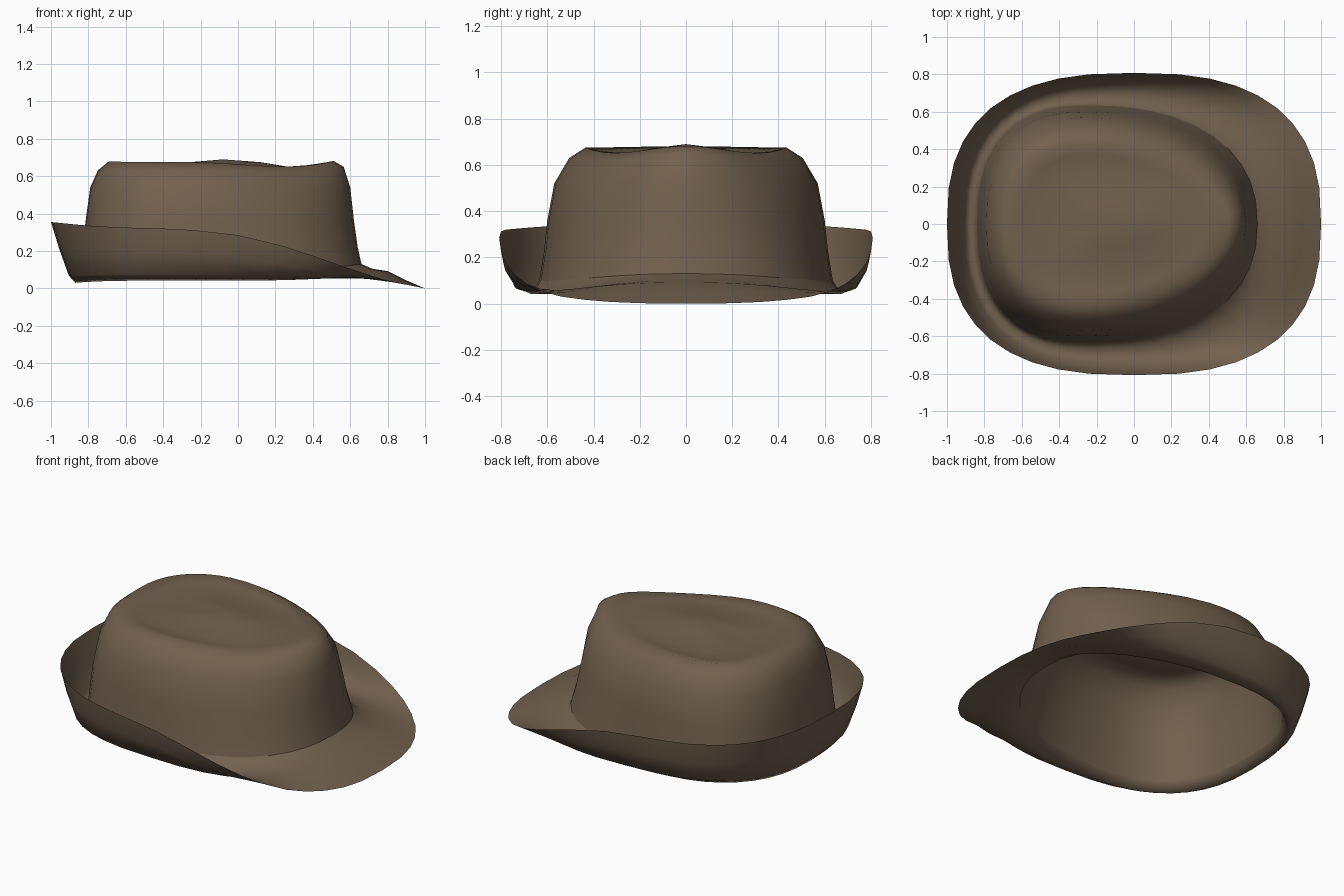
import bpy, bmesh
from math import sin, cos, tau

if "Cube" in bpy.data.objects:
    bpy.data.objects.remove(bpy.data.objects["Cube"])

SEG = 40

felt = bpy.data.materials.new("brown_felt")
felt.use_nodes = True
colour = (0.165, 0.117, 0.076, 1)
felt.diffuse_color = colour
bsdf = next(n for n in felt.node_tree.nodes if n.type == 'BSDF_PRINCIPLED')
bsdf.inputs["Base Color"].default_value = colour
bsdf.inputs["Roughness"].default_value = 0.9


def power(v, e):
    return abs(v) ** e * (1 if v >= 0 else -1)


def ring(cx, back, front, width, zb, zs, zf, nb=2.5, nf=2.2, dip=0.0):
    """Egg-shaped ring whose height blends from back to side to front."""
    pts = []
    for i in range(SEG):
        t = tau * i / SEG
        c, s = cos(t), sin(t)
        n = nf if c > 0 else nb
        reach = front - cx if c > 0 else cx - back
        z = zs + (zf - zs if c > 0 else zb - zs) * c ** 4
        if c > 0:
            z -= dip * sin(2 * t) ** 2
        pts.append((cx + reach * power(c, 2 / n), width * power(s, 2 / n), z))
    return pts


def edge_height(x):
    """Brim edge: curled up at the back, swept down at the front."""
    h = [0.355, 0.335, 0.325, 0.32, 0.31, 0.285, 0.24, 0.175, 0.105, 0.04, 0.0]
    f = min(max((x + 1) * 5, 0), 9.999)
    k = int(f)
    return h[k] + (h[k + 1] - h[k]) * (f - k)


def loft(name, rings, tip=None):
    bm = bmesh.new()
    loops = [[bm.verts.new(p) for p in r] for r in rings]
    for a, b in zip(loops, loops[1:]):
        for i in range(SEG):
            j = (i + 1) % SEG
            bm.faces.new((a[i], a[j], b[j], b[i]))
    if tip:
        v = bm.verts.new(tip)
        for i in range(SEG):
            bm.faces.new((loops[-1][i], loops[-1][(i + 1) % SEG], v))
    mesh = bpy.data.meshes.new(name)
    bm.to_mesh(mesh)
    bm.free()
    mesh.materials.append(felt)
    mesh.polygons.foreach_set("use_smooth", [True] * len(mesh.polygons))
    ob = bpy.data.objects.new(name, mesh)
    bpy.context.collection.objects.link(ob)
    return ob


# Brim: curled edge, gutter, and the turn up into the crown
edge = [(x, y, edge_height(x))
        for x, y, z in ring(0, -1, 1, 0.808, 0, 0, 0, 2.6, 2.6)]
gutter = ring(-0.2, -0.87, 0.72, 0.67, 0.03, 0.042, 0.105, 2.5, 2.3)
base = ring(-0.25, -0.84, 0.66, 0.635, 0.1, 0.1, 0.13, 2.5, 2.3)


def brim_ring(cx, back, front, width, blend):
    flat = ring(cx, back, front, width, 0, 0, 0, 2.6, 2.5)
    return [(p[0], p[1], g[2] + blend * (e[2] - g[2]))
            for p, g, e in zip(flat, gutter, edge)]


loft("brim", [edge,
              brim_ring(-0.03, -0.955, 0.89, 0.79, 0.55),
              brim_ring(-0.1, -0.905, 0.8, 0.74, 0.12),
              gutter, base])

# Crown: tapering wall, rounded shoulder, shallow dished top
loft("crown", [base,
               ring(-0.25, -0.83, 0.64, 0.615, 0.22, 0.22, 0.22, 2.5, 2.2),
               ring(-0.25, -0.815, 0.62, 0.6, 0.36, 0.36, 0.36, 2.5, 2.1),
               ring(-0.25, -0.79, 0.6, 0.57, 0.54, 0.52, 0.54, 2.4, 1.95),
               ring(-0.25, -0.75, 0.565, 0.505, 0.63, 0.63, 0.65, 2.4, 1.85, 0.02),
               ring(-0.25, -0.69, 0.51, 0.435, 0.68, 0.675, 0.682, 2.4, 1.85, 0.025),
               ring(-0.25, -0.6, 0.4, 0.37, 0.67, 0.66, 0.66, 2.4, 1.9, 0.01),
               ring(-0.2, -0.48, 0.27, 0.27, 0.65, 0.65, 0.65),
               ring(-0.15, -0.33, 0.12, 0.12, 0.665, 0.675, 0.675)],
     tip=(-0.08, 0, 0.69))
